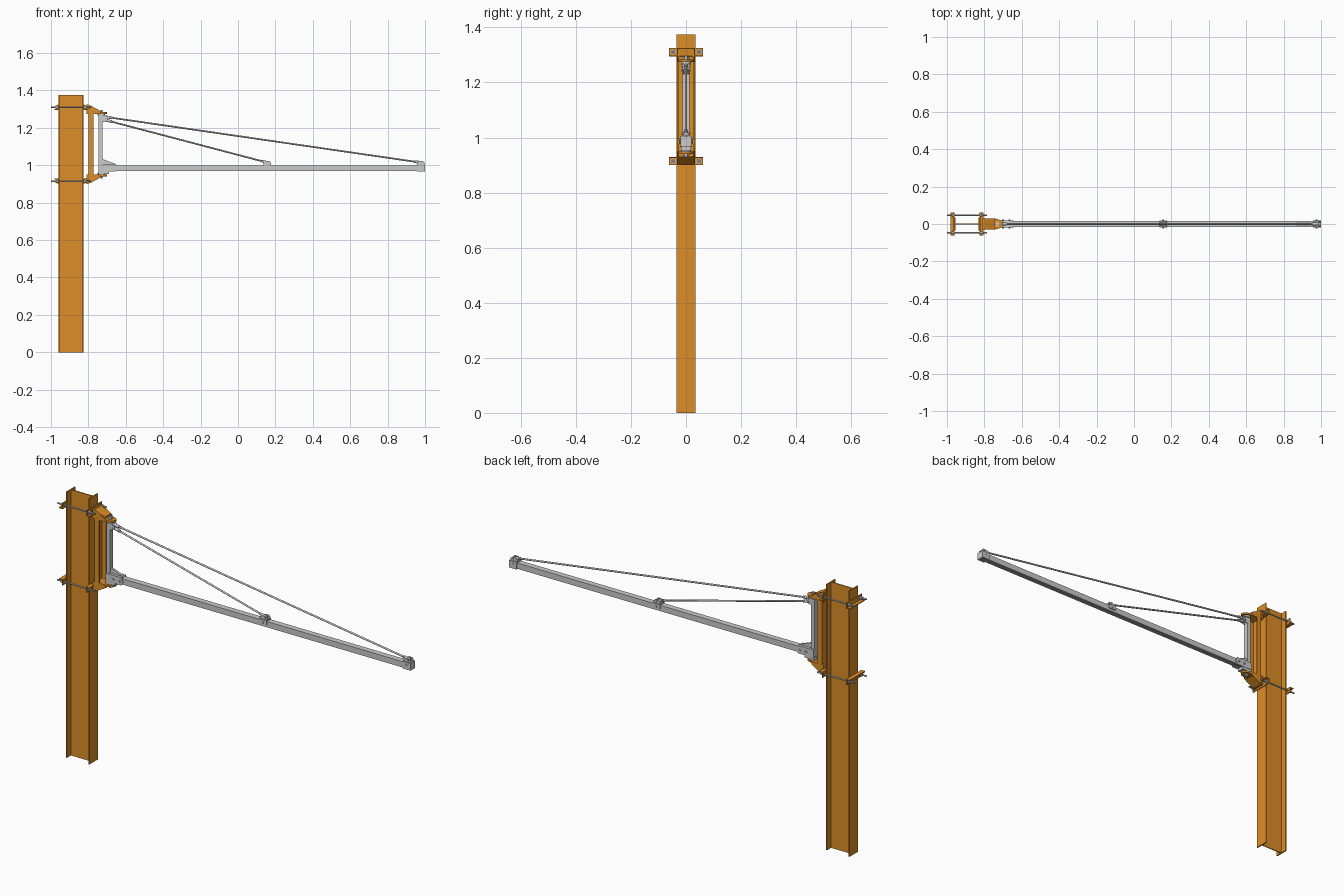
import bpy, bmesh
from math import radians, sin, cos, pi
from mathutils import Vector, Matrix

if "Cube" in bpy.data.objects:
    bpy.data.objects.remove(bpy.data.objects["Cube"])

orange = bpy.data.materials.new("orange_paint")
orange.diffuse_color = (0.72, 0.27, 0.02, 1)
orange.use_nodes = True
orange.node_tree.nodes["Principled BSDF"].inputs["Base Color"].default_value = orange.diffuse_color
MID = 1.1125  # mirror height between upper and lower clamps


def finish(name, bm, mat=None):
    bmesh.ops.recalc_face_normals(bm, faces=bm.faces[:])
    me = bpy.data.meshes.new(name)
    bm.to_mesh(me)
    bm.free()
    ob = bpy.data.objects.new(name, me)
    bpy.context.collection.objects.link(ob)
    if mat:
        me.materials.append(mat)
    return ob


def prism(name, pts, axis, lo, hi, mat=None):
    """Extrude a 2D outline along an axis: x uses (y,z), y uses (x,z), z uses (x,y)."""
    def at(p, d):
        return {'x': (d, p[0], p[1]), 'y': (p[0], d, p[1]), 'z': (p[0], p[1], d)}[axis]
    bm = bmesh.new()
    face = bm.faces.new([bm.verts.new(at(p, lo)) for p in pts])
    ext = bmesh.ops.extrude_face_region(bm, geom=[face])
    verts = [v for v in ext['geom'] if isinstance(v, bmesh.types.BMVert)]
    bmesh.ops.translate(bm, verts=verts, vec=Vector(at((0, 0), hi - lo)))
    return finish(name, bm, mat)


def box(name, x0, x1, y0, y1, z0, z1, mat=None):
    return prism(name, [(x0, y0), (x1, y0), (x1, y1), (x0, y1)], 'z', z0, z1, mat)


def rod(name, p, q, r, n=14, mat=None):
    p, q = Vector(p), Vector(q)
    d = q - p
    m = Matrix.Translation((p + q) / 2) @ d.to_track_quat('Z', 'Y').to_matrix().to_4x4()
    bm = bmesh.new()
    bmesh.ops.create_cone(bm, cap_ends=True, segments=n, radius1=r, radius2=r,
                          depth=d.length, matrix=m)
    ob = finish(name, bm, mat)
    if n > 6:
        ob.data.shade_smooth()
        ob.data.set_sharp_from_angle(angle=radians(40))
    return ob


# Column: I-section
xa, xb, f, w = -0.96, -0.826, 0.006, 0.0025
half = [(xa, -0.035), (xa + f, -0.035), (xa + f, -w), (xb - f, -w), (xb - f, -0.035), (xb, -0.035)]
prism("column", half + [(x, -y) for x, y in reversed(half)], 'z', 0, 1.375, orange)

# Bracket post: channel open towards the boom
prism("bracket_post", [(-0.80, -0.03), (-0.773, -0.03), (-0.773, -0.025), (-0.795, -0.025),
                       (-0.795, 0.025), (-0.773, 0.025), (-0.773, 0.03), (-0.80, 0.03)],
      'z', 0.93, 1.295, orange)

# Upper and lower clamps with bearing brackets, mirrored in height
for tag, s in (("upper", 1), ("lower", -1)):
    def Z(z):
        return MID + s * (z - MID)

    # Clamp angles behind and in front of the column
    def angle(name, x, d):
        t = 0.005
        pts = [(x, 1.295), (x, 1.325), (x + d * t, 1.325), (x + d * t, 1.295 + t),
               (x + d * 0.022, 1.295 + t), (x + d * 0.022, 1.295)]
        prism(name, [(px, Z(pz)) for px, pz in pts], 'y', -0.062, 0.062, orange)
    angle(tag + "_rear_clamp", -0.96, -1)
    angle(tag + "_front_clamp", -0.826, 1)
    box(tag + "_mount_plate", -0.81, -0.80, -0.032, 0.032, Z(1.275), Z(1.325), orange)

    # Threaded clamp rods with nuts and washers
    for y in (-0.047, 0.047):
        rod(tag + "_clamp_rod", (-1.0, y, Z(1.311)), (-0.785, y, Z(1.311)), 0.004, 10)
        for x, d in ((-0.965, -1), (-0.821, 1)):
            rod(tag + "_clamp_washer", (x, y, Z(1.311)), (x + d * 0.003, y, Z(1.311)), 0.01)
            rod(tag + "_clamp_nut", (x + d * 0.003, y, Z(1.311)),
                (x + d * 0.012, y, Z(1.311)), 0.0085, 6)

    # Bearing plate with rounded tip
    tip = [(-0.727 + 0.027 * cos(a), 0.024 * sin(a))
           for a in [(-75 + 15 * i) * pi / 180 for i in range(11)]]
    prism(tag + "_bearing_plate", [(-0.80, -0.03), (-0.745, -0.03)] + tip +
          [(-0.745, 0.03), (-0.80, 0.03)], 'z', Z(1.275), Z(1.284), orange)

    # Side gussets and sloping cover
    for y in (-0.03, 0.025):
        prism(tag + "_bracket_gusset", [(-0.80, Z(1.28)), (-0.80, Z(1.322)), (-0.785, Z(1.318)),
                                        (-0.738, Z(1.29)), (-0.738, Z(1.28))],
              'y', y, y + 0.005, orange)
    prism(tag + "_bracket_cover", [(-0.80, Z(1.318)), (-0.80, Z(1.323)), (-0.745, Z(1.297)),
                                   (-0.745, Z(1.292))], 'y', -0.025, 0.025, orange)

    # Pivot pin
    rod(tag + "_pivot_pin", (-0.731, 0, Z(1.25)), (-0.731, 0, Z(1.296)), 0.007)
    rod(tag + "_pivot_nut", (-0.731, 0, Z(1.284)), (-0.731, 0, Z(1.291)), 0.012, 6)
    rod(tag + "_pivot_bush", (-0.731, 0, Z(1.265)), (-0.731, 0, Z(1.275)), 0.019, 20)

# Swivelling mast
box("mast", -0.745, -0.725, -0.012, 0.012, 0.953, 1.268)

# Boom: hollow rail with a slot along the underside
right = [(0.004, 0.970), (0.015, 0.970), (0.015, 1.0)]
inner = [(0.012, 0.997), (0.012, 0.974), (0.004, 0.974)]
prism("boom_rail", right + [(-y, z) for y, z in reversed(right)] +
      [(-y, z) for y, z in reversed(inner)] + inner, 'x', -0.725, 0.997)

# Boom root: cheek plates, saddle and stiffening web
for y in (-0.02, 0.015):
    prism("boom_root_cheek", [(-0.745, 0.966), (-0.655, 0.966), (-0.645, 0.985), (-0.655, 1.004),
                              (-0.745, 1.004)], 'y', y, y + 0.005)
box("boom_root_saddle", -0.745, -0.655, -0.02, 0.02, 1.0, 1.006)
prism("boom_root_web", [(-0.725, 1.005), (-0.65, 1.005), (-0.66, 1.009), (-0.715, 1.03),
                        (-0.725, 1.03)], 'y', -0.006, 0.006)
box("boom_root_base", -0.748, -0.69, -0.018, 0.018, 0.953, 0.968)
for x in (-0.70, -0.665):
    rod("boom_root_bolt", (x, -0.025, 0.985), (x, 0.025, 0.985), 0.006, 6)

# Mast head lugs for the tie rods
for y in (-0.012, 0.008):
    prism("mast_head_lug", [(-0.735, 1.23), (-0.712, 1.233), (-0.698, 1.245), (-0.698, 1.258),
                            (-0.712, 1.268), (-0.735, 1.268)], 'y', y, y + 0.004)


# Tie rod with forked ends and cross pins
def tie(name, a, b):
    a, b = Vector(a), Vector(b)
    u = (b - a).normalized()
    rod(name + "_rod", a, b, 0.0045)
    for p, d in ((a, u), (b, -u)):
        rod(name + "_fork", p - d * 0.005, p + d * 0.028, 0.0075, 10)
        rod(name + "_lock_nut", p + d * 0.03, p + d * 0.037, 0.0075, 6)
        rod(name + "_cross_pin", p + Vector((0, -0.017, 0)), p + Vector((0, 0.017, 0)), 0.0045, 10)


tie("long_tie", (-0.709, 0, 1.259), (0.982, 0, 1.014))
tie("short_tie", (-0.709, 0, 1.242), (0.162, 0, 1.013))

# Tie anchors clamped round the boom
for name, x0, x1, low in (("middle_anchor", 0.136, 0.176, 0.982), ("end_anchor", 0.956, 0.996, 0.968)):
    box(name + "_saddle", x0, x1, -0.02, 0.02, 1.0, 1.005)
    for s in (-1, 1):
        y = s * 0.0175
        box(name + "_cheek", x0, x1, y - 0.0025, y + 0.0025, low, 1.002)
        y = s * 0.011
        prism(name + "_lug", [(x0, 1.004), (x1, 1.004), (x1, 1.014), (x1 - 0.008, 1.022),
                              (x0 + 0.012, 1.022), (x0, 1.014)], 'y', y - 0.002, y + 0.002)
    xm = (x0 + x1) / 2
    rod(name + "_bolt", (xm, -0.024, 0.991), (xm, 0.024, 0.991), 0.005, 6)

# End cap closing the rail
box("boom_end_cap", 0.995, 1.0, -0.019, 0.019, 0.967, 1.004)
